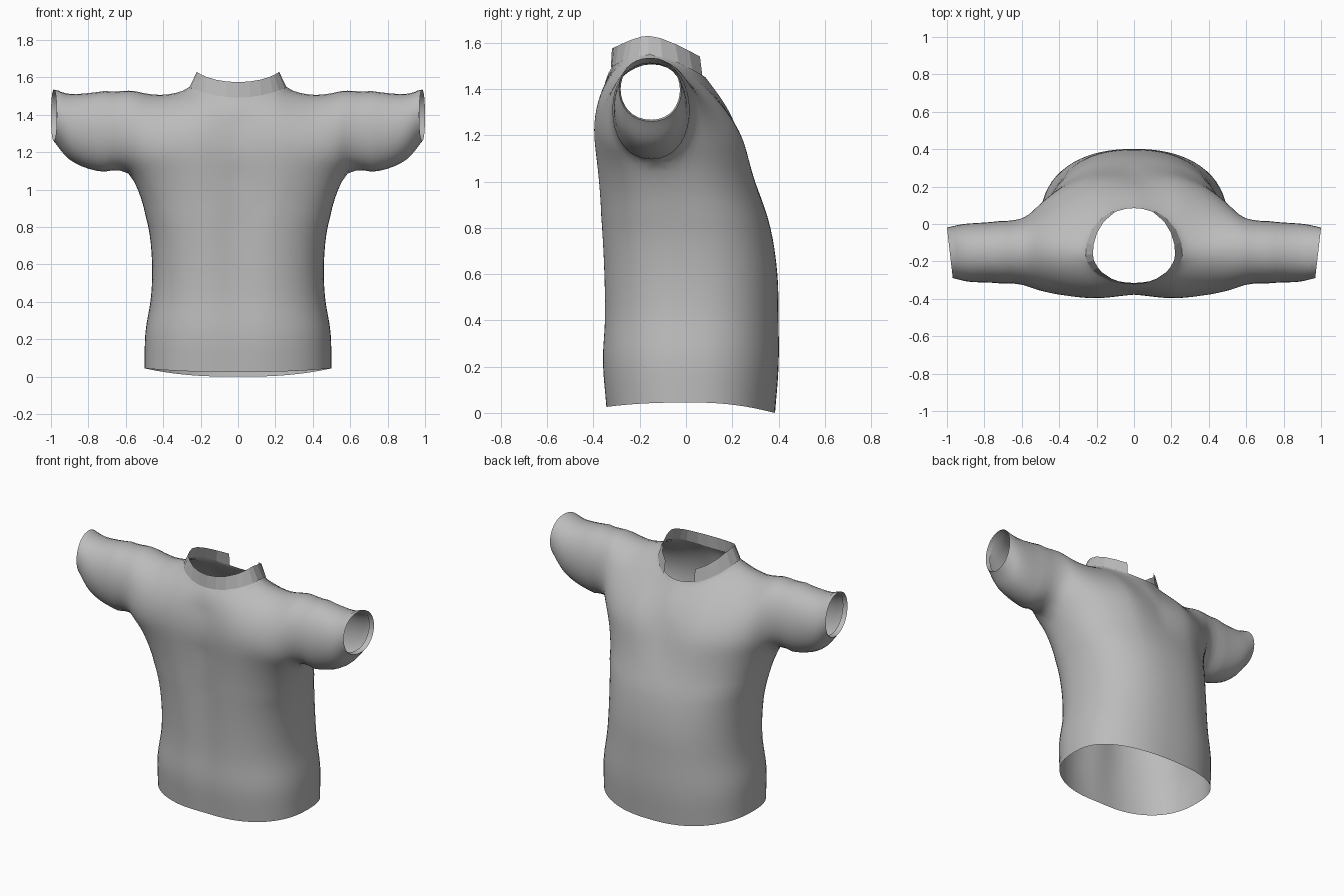
import bpy, bmesh
from math import sin, cos, pi, exp, sqrt
from mathutils import Vector

if "Cube" in bpy.data.objects:
    bpy.data.objects.remove(bpy.data.objects["Cube"])

# One plain grey cloth
cloth = bpy.data.materials.new("grey_cloth")
cloth.use_nodes = True
cloth.diffuse_color = (0.5, 0.5, 0.5, 1)
cloth.node_tree.nodes["Principled BSDF"].inputs["Base Color"].default_value = cloth.diffuse_color

NECK, ARMPIT, CUFF = 0.25, 0.58, 0.985   # x of neck side, armpit and sleeve end
UNDERARM = 1.1                           # height where torso meets yoke

# Torso sections: height, half width, front y, back y, y of the widest point
torso = [(0, .5, -.35, .385, .02), (.2, .495, -.368, .4, .02), (.4, .465, -.362, .4, .02),
         (.6, .46, -.367, .395, 0), (.8, .482, -.377, .365, -.04),
         (1, .542, -.388, .305, -.11), (UNDERARM, ARMPIT, -.395, .288, -.15)]

# Yoke and sleeve sections: x, underside z, top z, top y,
# lower and upper front handles, lower and upper back handles, handle lift
yoke = [(0, 1.1, 1.5, -.16, -.43, -.39, .27, .13, .35),
        (NECK, 1.1, 1.555, -.16, -.43, -.39, .27, .05, .35),
        (.42, 1.1, 1.518, -.14, -.43, -.38, .23, .03, .2),
        (ARMPIT, 1.1, 1.548, -.14, -.4, -.39, .11, .08, 0),
        (.75, 1.1, 1.522, -.15, -.37, -.37, .07, .06, 0),
        (.9, 1.16, 1.512, -.155, -.36, -.36, .05, .05, 0),
        (CUFF, 1.26, 1.535, -.155, -.335, -.335, .025, .025, 0)]


def sample(table, t):
    """Smooth interpolation of table rows along their first column."""
    i = next((k for k in range(len(table) - 2) if t <= table[k + 1][0]), len(table) - 2)
    a, b = table[i], table[i + 1]
    before, after = table[max(i - 1, 0)], table[min(i + 2, len(table) - 1)]
    h = b[0] - a[0]
    u = (t - a[0]) / h
    out = []
    for p, q, r, s in zip(before, a, b, after):
        m0 = (r - p) / (b[0] - before[0]) * h
        m1 = (s - q) / (after[0] - a[0]) * h
        out.append(q + u * m0 + u * u * (3 * (r - q) - 2 * m0 - m1)
                   + u ** 3 * (2 * (q - r) + m0 + m1))
    return out


def neck_point(x, back):
    """Point on the neckline, which drops to the front and further to the back."""
    k = sqrt(max(0, 1 - (x / NECK) ** 2))
    if back:
        return Vector((x, -.16 + .245 * k, 1.555 - .105 * k ** 1.6))
    return Vector((x, -.16 - .155 * k, 1.555 - .055 * k * k))


def furrow(p, back):
    """Shallow hollow down the middle of chest and back."""
    hollow = exp(-(p.x / .12) ** 2)
    if back:
        p.y -= .03 * hollow * exp(-((p.z - 1.15) / .13) ** 2)
    else:
        p.y += .03 * hollow * min(1, max(0, (1.5 - p.z) / .15)) * min(1, p.z + .2)
    return p


def ring_y(c, front, rear, mid, back):
    """Depth of a torso section at fraction c of its half width."""
    n, reach = (2.3, rear) if back else (2.5, front)
    return mid + (reach - mid) * max(0, 1 - c ** n) ** (1 / n)


def torso_point(c, z, back):
    _, w, front, rear, mid = sample(torso, z)
    # wavy hem, fading out upwards
    hem = .045 - (.045 if back else .02) * (1 - c ** 2.5)
    return furrow(Vector((w * c, ring_y(c, front, rear, mid, back),
                          z + hem * (1 - z / UNDERARM))), back)


def yoke_point(x, v, back):
    _, low, top, top_y, f1, f2, b1, b2, lift = sample(yoke, x)
    if x <= ARMPIT:
        y0 = ring_y(x / ARMPIT, *torso[-1][2:], back)
        low = UNDERARM
    else:
        y0 = -.15
    end = neck_point(x, back) if x <= NECK else Vector((x, top_y, top))
    rise = end.z - low
    y1, y2 = (b1, b2) if back else (f1, f2)
    handles = (Vector((x, y0, low)), Vector((x, y1, low + rise * lift)),
               Vector((x, y2, end.z - rise * lift * .5)), end)
    weights = ((1 - v) ** 3, 3 * v * (1 - v) ** 2, 3 * v * v * (1 - v), v ** 3)
    p = sum((h * w for h, w in zip(handles, weights)), Vector())
    # sleeve mouth is slightly skewed
    if x > ARMPIT:
        p.x += .015 * (p.y + .15) / .13 * (x - ARMPIT) / (CUFF - ARMPIT)
    return furrow(p, back)


def add_grid(bm, rows):
    grid = [[bm.verts.new(p) for p in row] for row in rows]
    for a, b in zip(grid, grid[1:]):
        for i in range(len(a) - 1):
            bm.faces.new((a[i], a[i + 1], b[i + 1], b[i]))


def relax(bm):
    """Soften the joins around shoulder, chest and underarm."""
    bmesh.ops.remove_doubles(bm, verts=bm.verts, dist=.0005)
    soft = [v for v in bm.verts
            if v.co.z > .9 and v.co.x < .7 and not v.is_boundary]
    for _ in range(14):
        bmesh.ops.smooth_vert(bm, verts=soft, factor=.5,
                              use_axis_x=True, use_axis_y=True, use_axis_z=True)


def finish(name, bm):
    bmesh.ops.remove_doubles(bm, verts=bm.verts, dist=.0005)
    bmesh.ops.recalc_face_normals(bm, faces=bm.faces)
    mesh = bpy.data.meshes.new(name)
    bm.to_mesh(mesh)
    bm.free()
    mesh.materials.append(cloth)
    ob = bpy.data.objects.new(name, mesh)
    bpy.context.collection.objects.link(ob)
    mirror = ob.modifiers.new("mirror", "MIRROR")
    mirror.use_clip = True
    return ob


# Columns: neck, shoulder, then sleeve, closer together at each bend
body_x = [NECK * sin(pi / 2 * i / 9) for i in range(10)]
body_x += [NECK + (ARMPIT - NECK) * sin(pi / 2 * i / 12) for i in range(1, 13)]
sleeve_x = [ARMPIT + (CUFF - ARMPIT) * sin(pi / 2 * i / 14) for i in range(1, 15)]

# Shirt: torso, yoke and sleeves share one sheet
bm = bmesh.new()
for back in (False, True):
    add_grid(bm, [[torso_point(x / ARMPIT, UNDERARM * j / 22, back) for j in range(23)] for x in body_x])
    add_grid(bm, [[yoke_point(x, j / 16, back) for j in range(17)] for x in body_x + sleeve_x])
    # turned-in sleeve edge
    mouth = [yoke_point(CUFF, j / 16, back) for j in range(17)]
    centre = Vector((CUFF, -.155, 1.4))
    inner = [centre + (p - centre) * .95 - Vector((.03, 0, 0)) for p in mouth]
    add_grid(bm, [mouth, inner])
relax(bm)
shirt = finish("shirt", bm)
bpy.context.view_layer.objects.active = shirt
shirt.select_set(True)
bpy.ops.object.shade_smooth_by_angle(angle=1.1)

# Collar: faceted upright band, leaning inwards at the sides, open at the middle of the back
bm = bmesh.new()
lower, upper = [], []
angles = [0, .25, .5, .8, 1.0, 1.3, 1.55, 1.8, 2.1, 2.4, 2.7]
for a in angles:
    p = neck_point(NECK * sin(a), a > pi / 2)
    out = Vector((sin(a), -cos(a), 0))
    lower.append(p + out * .01 - Vector((0, 0, .008)))
    upper.append(p + out * (.005 - .035 * sin(a) ** 2) + Vector((0, 0, .075)))
add_grid(bm, [lower, upper])
finish("collar", bm)
